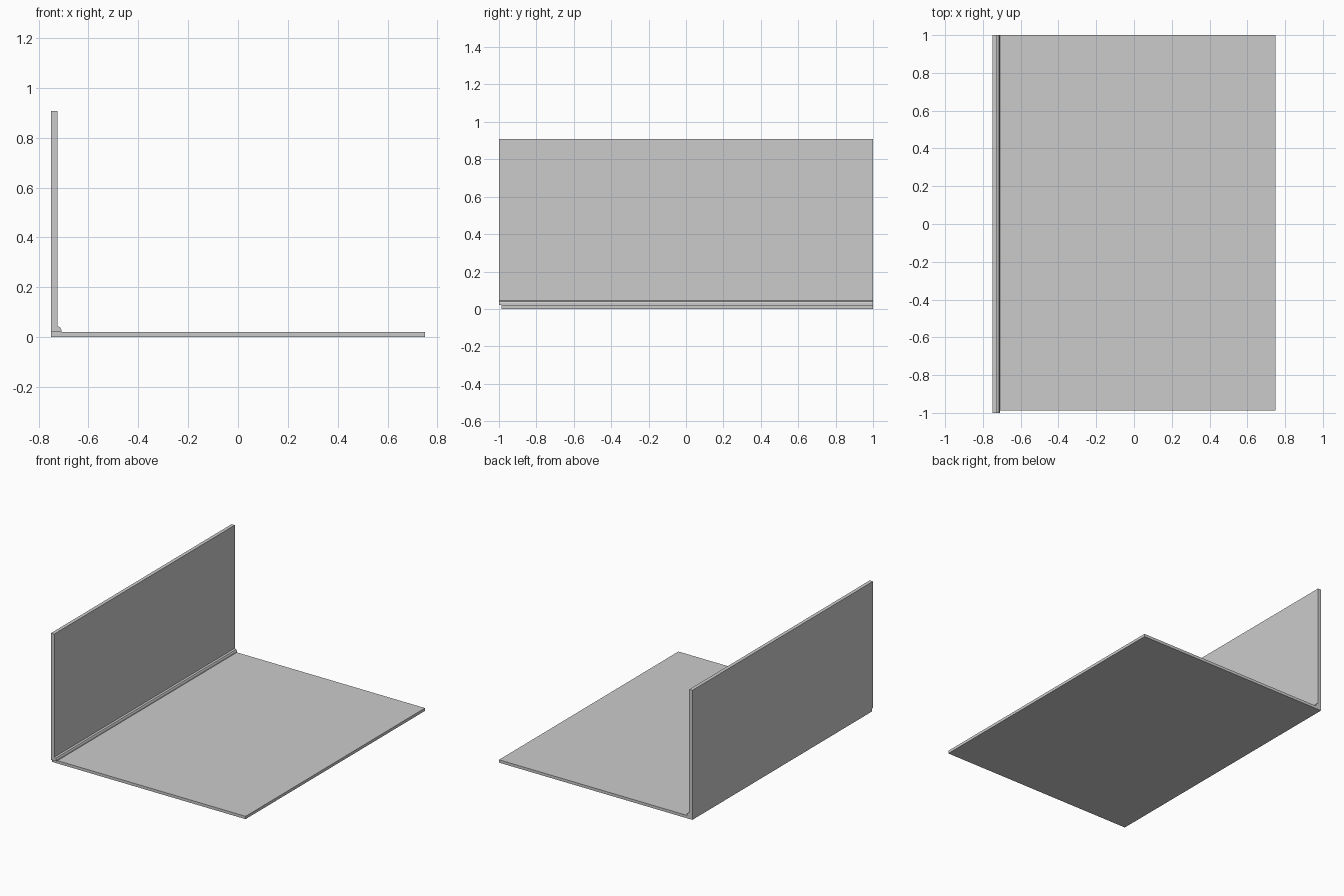
import bpy, bmesh

if "Cube" in bpy.data.objects:
    bpy.data.objects.remove(bpy.data.objects["Cube"])


def extrude_profile(name, profile, y0, y1):
    """Extrude a closed (x, z) outline along y."""
    bm = bmesh.new()
    face = bm.faces.new([bm.verts.new((x, y0, z)) for x, z in profile])
    ext = bmesh.ops.extrude_face_region(bm, geom=[face])
    verts = [g for g in ext["geom"] if isinstance(g, bmesh.types.BMVert)]
    bmesh.ops.translate(bm, vec=(0, y1 - y0, 0), verts=verts)
    bmesh.ops.recalc_face_normals(bm, faces=bm.faces)
    mesh = bpy.data.meshes.new(name)
    bm.to_mesh(mesh)
    bm.free()
    obj = bpy.data.objects.new(name, mesh)
    bpy.context.collection.objects.link(obj)
    return obj


def rect(x0, x1, z0, z1):
    return [(x0, z0), (x1, z0), (x1, z1), (x0, z1)]


LEFT, RIGHT = -0.75, 0.75
FLOOR_TOP, WALL_TOP = 0.02, 0.908
WALL_FACE = -0.725

# Floor slab, slightly short of the wall at the front
extrude_profile("floor", rect(LEFT, RIGHT, 0, FLOOR_TOP), -0.987, 1)

# Upright wall on the left edge
extrude_profile("wall", rect(LEFT, WALL_FACE, FLOOR_TOP, WALL_TOP), -1, 1)

# Rounded skirting strip in the corner
extrude_profile("skirting", [(WALL_FACE, FLOOR_TOP), (-0.709, FLOOR_TOP),
                             (-0.709, 0.031), (-0.714, 0.04),
                             (WALL_FACE, 0.045)], -1, 1)
